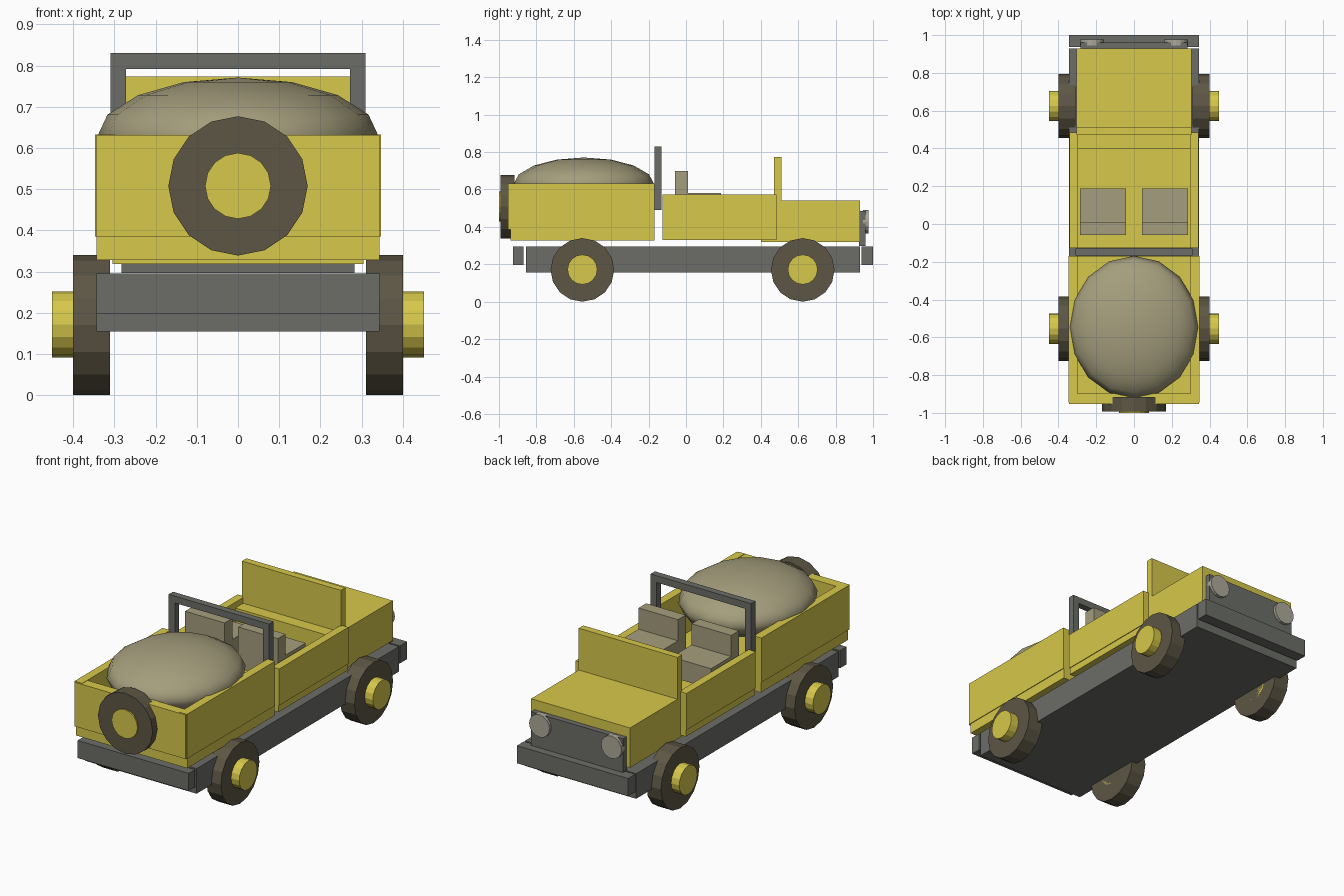
import bpy, math

if "Cube" in bpy.data.objects:
    bpy.data.objects.remove(bpy.data.objects["Cube"])


def mat(name, rgb):
    m = bpy.data.materials.new(name)
    m.diffuse_color = (*rgb, 1)
    m.use_nodes = True
    m.node_tree.nodes["Principled BSDF"].inputs["Base Color"].default_value = m.diffuse_color
    return m


YELLOW = mat("yellow_paint", (0.68, 0.58, 0.07))
GREY = mat("dark_grey_metal", (0.15, 0.155, 0.138))
RUBBER = mat("brown_rubber", (0.107, 0.093, 0.058))
TAN = mat("tan_canvas", (0.376, 0.342, 0.205))
LAMP = mat("pale_glass", (0.42, 0.395, 0.32))


def finish(name, material):
    o = bpy.context.object
    o.name = name
    o.data.materials.append(material)
    return o


def box(name, material, x, y, z):
    """Box from (min, max) ranges on each axis."""
    bpy.ops.mesh.primitive_cube_add(size=1)
    o = finish(name, material)
    o.location = [(r[0] + r[1]) / 2 for r in (x, y, z)]
    o.scale = [r[1] - r[0] for r in (x, y, z)]
    return o


def pair(name, material, x, y, z):
    """Two boxes mirrored about x = 0."""
    box("left_" + name, material, (-x[1], -x[0]), y, z)
    box("right_" + name, material, x, y, z)


def disc(name, material, axis, centre, radius, depth):
    rot = (0, math.pi / 2, 0) if axis == "x" else (math.pi / 2, 0, 0)
    bpy.ops.mesh.primitive_cylinder_add(vertices=16, radius=radius, depth=depth,
                                        location=centre, rotation=rot)
    return finish(name, material)


# chassis and bumpers
W = 0.343
box("chassis", GREY, (-W, W), (-0.855, 0.929), (0.155, 0.295))
box("rear_bumper", GREY, (-W, W), (-0.924, -0.868), (0.197, 0.295))
box("front_bumper", GREY, (-W, W), (0.937, 1.0), (0.197, 0.295))

# hood, windshield and grille
box("hood", YELLOW, (-0.305, 0.305), (0.40, 0.929), (0.318, 0.54))
box("windshield", YELLOW, (-0.305, 0.305), (0.47, 0.51), (0.50, 0.773))
box("grille", GREY, (-0.283, 0.283), (0.925, 0.96), (0.297, 0.485))

# cab tub
box("cab_floor", YELLOW, (-0.338, 0.338), (-0.126, 0.484), (0.33, 0.372))
pair("cab_wall", YELLOW, (0.297, 0.342), (-0.126, 0.484), (0.368, 0.572))

# cargo bed, open towards the cab
box("bed_floor", YELLOW, (-W, W), (-0.937, -0.169), (0.328, 0.387))
pair("bed_wall", YELLOW, (0.30, 0.347), (-0.945, -0.169), (0.385, 0.633))
box("bed_tailgate", YELLOW, (-W, W), (-0.952, -0.897), (0.385, 0.631))

# seats
pair("seat_cushion", TAN, (0.042, 0.286), (-0.055, 0.188), (0.47, 0.582))
pair("seat_back", TAN, (0.042, 0.286), (-0.058, 0.01), (0.47, 0.70))

# roll bar
pair("roll_bar_post", GREY, (0.272, 0.31), (-0.168, -0.13), (0.49, 0.80))
box("roll_bar_top", GREY, (-0.31, 0.31), (-0.168, -0.13), (0.792, 0.83))

# rounded cargo load
bpy.ops.mesh.primitive_uv_sphere_add(segments=16, ring_count=8, radius=1,
                                     location=(0, -0.546, 0.625))
load = finish("cargo_load", TAN)
load.scale = (W, 0.377, 0.146)
bpy.ops.object.shade_smooth()

# wheels with hubs
for side, s in (("left", -1), ("right", 1)):
    for end, y in (("rear", -0.554), ("front", 0.624)):
        disc(f"{side}_{end}_tyre", RUBBER, "x", (s * 0.356, y, 0.17), 0.17, 0.09)
        disc(f"{side}_{end}_hub", YELLOW, "x", (s * 0.381, y, 0.172), 0.08, 0.14)
    # headlight
    disc(f"{side}_headlight", LAMP, "y", (s * 0.222, 0.961, 0.428), 0.063, 0.03)

# spare wheel
disc("spare_tyre", RUBBER, "y", (0, -0.955, 0.508), 0.169, 0.076)
disc("spare_hub", YELLOW, "y", (0, -0.96, 0.508), 0.08, 0.08)
